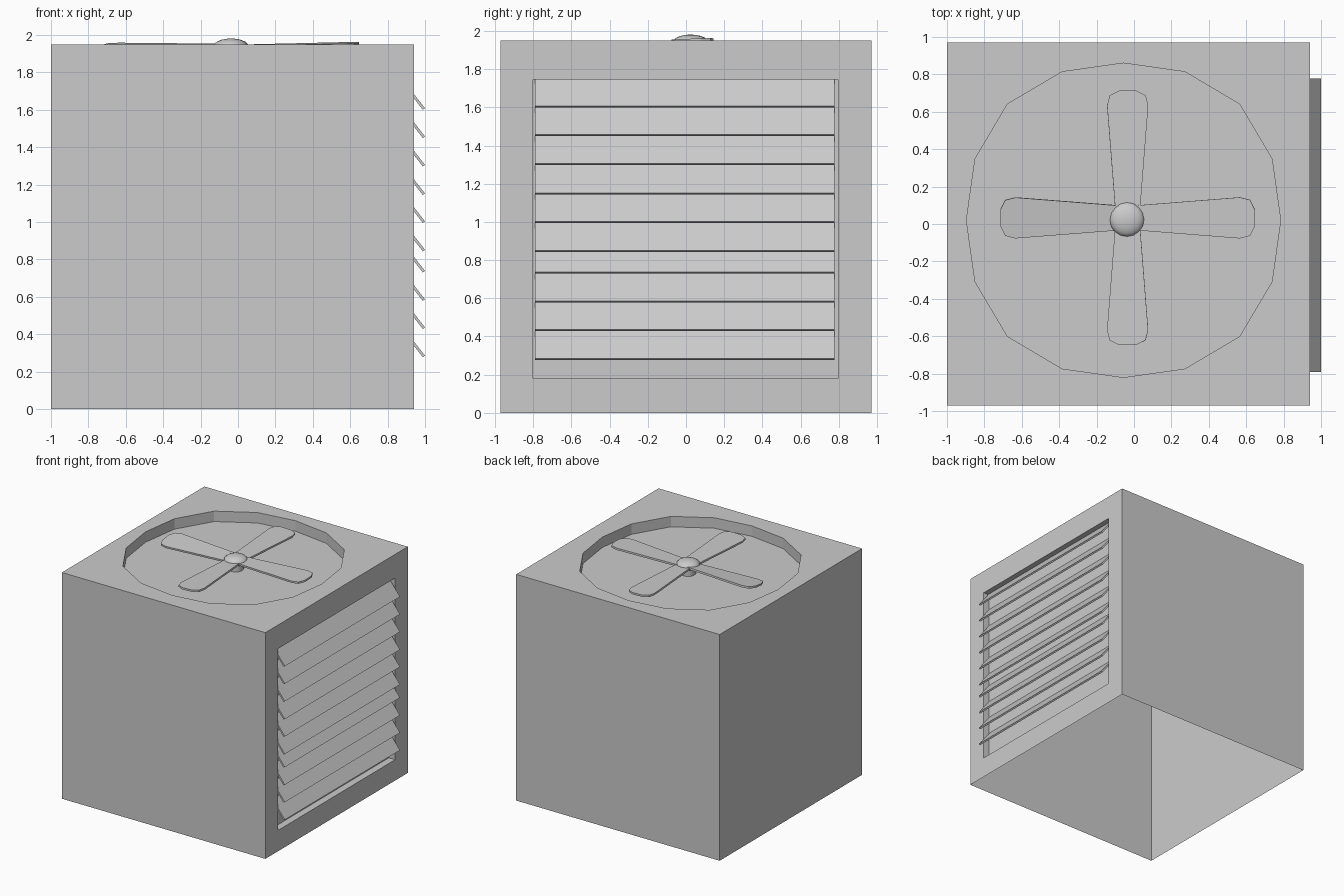
import bpy, bmesh
from math import sin, cos, pi, radians
from mathutils import Matrix

if "Cube" in bpy.data.objects:
    bpy.data.objects.remove(bpy.data.objects["Cube"])


def make_object(name, bm):
    bmesh.ops.recalc_face_normals(bm, faces=bm.faces)
    me = bpy.data.meshes.new(name)
    bm.to_mesh(me)
    bm.free()
    ob = bpy.data.objects.new(name, me)
    bpy.context.collection.objects.link(ob)
    return ob


def box(name, lo, hi):
    bm = bmesh.new()
    bmesh.ops.create_cube(bm, size=1)
    for v in bm.verts:
        v.co = [(a + b) / 2 + c * (b - a) for a, b, c in zip(lo, hi, v.co)]
    return make_object(name, bm)


def prism(name, outline, extrude, matrix=Matrix()):
    bm = bmesh.new()
    face = bm.faces.new([bm.verts.new(p) for p in outline])
    new = bmesh.ops.extrude_face_region(bm, geom=[face], use_keep_orig=True)
    moved = [g for g in new["geom"] if isinstance(g, bmesh.types.BMVert)]
    bmesh.ops.translate(bm, verts=moved, vec=extrude)
    bmesh.ops.transform(bm, matrix=matrix, verts=bm.verts)
    return make_object(name, bm)


def round_ring(cx, cy, r, z, n=16):
    # slightly squared circle
    pts = []
    for i in range(n):
        a = 2 * pi * i / n
        q = r * (1 + 0.045 * sin(2 * a) ** 2)
        pts.append((cx + q * cos(a), cy + q * sin(a), z))
    return pts


# Casing with a fan recess on top and a louvre recess on the right
casing = box("casing", (-1, -0.97, 0), (0.94, 0.97, 1.95))
cutters = [
    prism("fan_recess_cutter", round_ring(-0.056, 0.02, 0.84, 1.86), (0, 0, 0.3)),
    box("louvre_recess_cutter", (0.88, -0.80, 0.18), (1.2, 0.797, 1.745)),
]
bpy.context.view_layer.objects.active = casing
for c in cutters:
    mod = casing.modifiers.new("recess", "BOOLEAN")
    mod.operation = "DIFFERENCE"
    mod.solver = "EXACT"
    mod.object = c
    bpy.ops.object.modifier_apply(modifier=mod.name)
    bpy.data.objects.remove(c)

# The underside is open
bm = bmesh.new()
bm.from_mesh(casing.data)
under = [f for f in bm.faces if all(v.co.z < 0.001 for v in f.verts)]
bmesh.ops.delete(bm, geom=under, context="FACES")
bm.to_mesh(casing.data)
bm.free()

# Louvre slats
for i, z in enumerate((1.60, 1.449, 1.297, 1.144, 0.995, 0.843, 0.73, 0.578, 0.428, 0.277)):
    profile = [(1.0, -0.79, z + 0.008), (0.885, -0.79, z + 0.155),
               (0.873, -0.79, z + 0.147), (0.988, -0.79, z)]
    prism(f"louvre_slat_{i + 1}", profile, (0, 1.568, 0))

# Fan blades: angle, pitch, upward slope
half = [(0.04, 0.066), (0.60, 0.11), (0.655, 0.096), (0.68, 0.045)]
outline = [(x, y, -0.008) for x, y in half] + [(x, -y, -0.008) for x, y in reversed(half)]
for i, (ang, pitch, slope) in enumerate(((0, 2, 1.2), (90, 2, 0), (180, -7, 0), (270, 2, 0))):
    m = (Matrix.Translation((-0.034, 0.033, 1.937))
         @ Matrix.Rotation(radians(ang), 4, "Z")
         @ Matrix.Rotation(radians(-slope), 4, "Y")
         @ Matrix.Rotation(radians(pitch), 4, "X"))
    prism(f"fan_blade_{i + 1}", outline, (0, 0, 0.016), m)

# Domed hub and its shaft
bm = bmesh.new()
bmesh.ops.create_uvsphere(bm, u_segments=16, v_segments=10, radius=1,
                          matrix=Matrix.Translation((-0.037, 0.024, 1.94))
                          @ Matrix.Diagonal((0.093, 0.093, 0.041, 1)))
hub = make_object("fan_hub", bm)
shaft = prism("fan_shaft", round_ring(-0.037, 0.024, 0.06, 1.86), (0, 0, 0.07))
for ob in (hub, shaft):
    bpy.ops.object.select_all(action="DESELECT")
    ob.select_set(True)
    bpy.context.view_layer.objects.active = ob
    bpy.ops.object.shade_smooth_by_angle(angle=radians(40))
